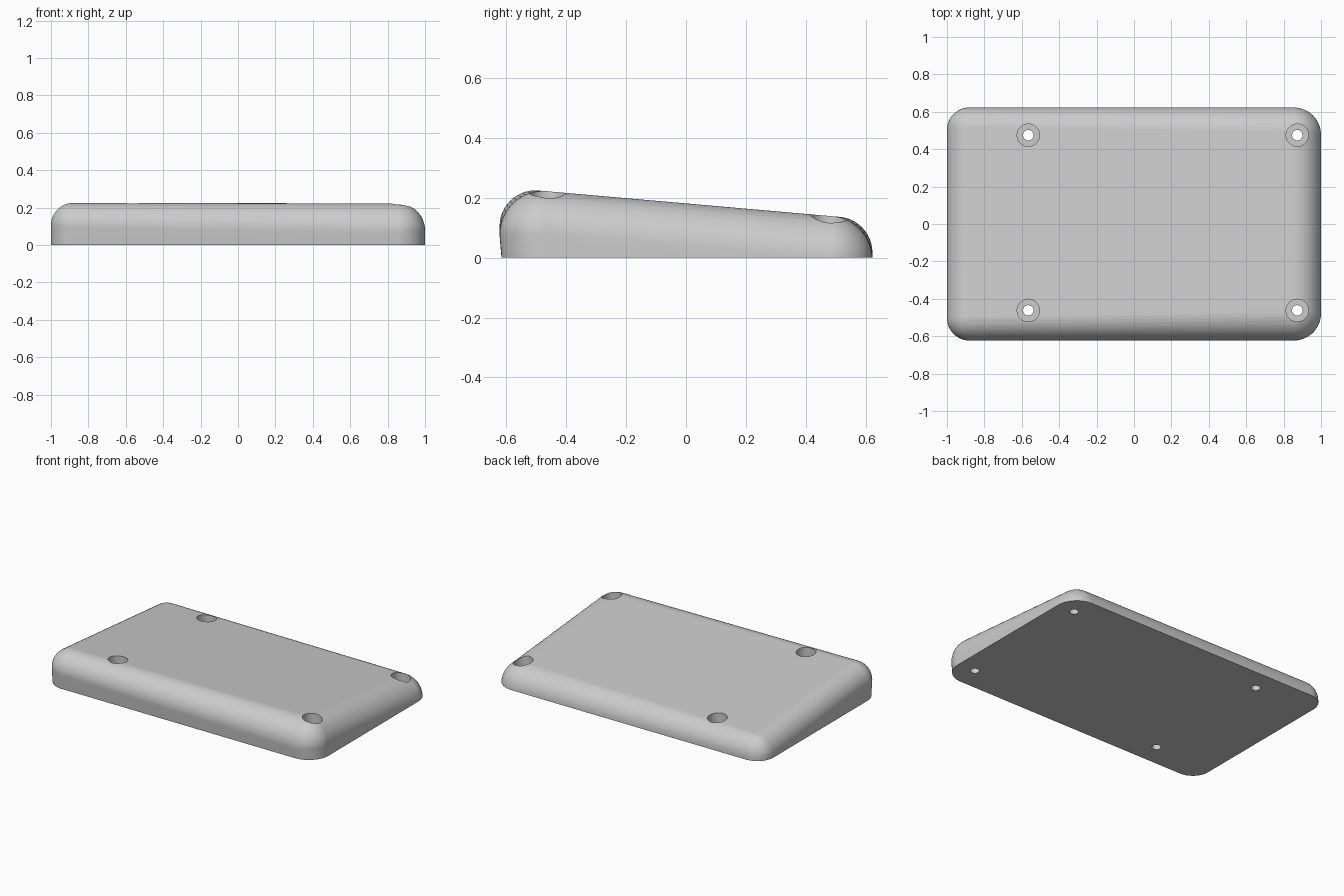
import bpy, bmesh, math
from mathutils import Matrix, Vector

if "Cube" in bpy.data.objects:
    bpy.data.objects.remove(bpy.data.objects["Cube"], do_unlink=True)

grey = bpy.data.materials.new("light_grey")
grey.use_nodes = True
colour = (0.6, 0.6, 0.6, 1)
grey.diffuse_color = colour
grey.node_tree.nodes["Principled BSDF"].inputs["Base Color"].default_value = colour

TILT = math.radians(5)
TOP_OFFSET = 0.1807          # distance of the sloping top from the origin
HALF_X, HALF_Y = 1.0, 0.623
DROP = 0.4                   # how far the walls run below the base cut


def make_object(name, bm):
    mesh = bpy.data.meshes.new(name)
    bm.to_mesh(mesh)
    bm.free()
    mesh.materials.append(grey)
    obj = bpy.data.objects.new(name, mesh)
    bpy.context.collection.objects.link(obj)
    return obj


def ball(bm, centre, radius):
    bmesh.ops.create_uvsphere(bm, u_segments=48, v_segments=24, radius=radius,
                              matrix=Matrix.Translation(centre))


# Wedge body: hull around corner balls, trimmed flat at the base
bm = bmesh.new()
for side, radius in ((-1, 0.12), (1, 0.145)):
    for end in (-1, 1):
        x, y = side * (HALF_X - radius), end * (HALF_Y - radius)
        z = (TOP_OFFSET - radius - y * math.sin(TILT)) / math.cos(TILT)
        ball(bm, (x, y, z), radius)
        # the front wall leans inward toward the base
        lean = DROP * math.tan(TILT) if end < 0 else 0
        ball(bm, (x, y + lean, z - DROP), radius)
points = [v.co.copy() for v in bm.verts]
bm.free()

bm = bmesh.new()
for p in points:
    bm.verts.new(p)
hull = bmesh.ops.convex_hull(bm, input=bm.verts)
bmesh.ops.delete(bm, geom=list({v for v in bm.verts if not v.link_faces}), context='VERTS')
cut = bmesh.ops.bisect_plane(bm, geom=bm.verts[:] + bm.edges[:] + bm.faces[:],
                             plane_co=Vector(), plane_no=Vector((0, 0, 1)), clear_inner=True)
bmesh.ops.contextual_create(bm, geom=[e for e in cut["geom_cut"] if isinstance(e, bmesh.types.BMEdge)])
bmesh.ops.dissolve_limit(bm, angle_limit=math.radians(1), verts=bm.verts, edges=bm.edges)
bmesh.ops.recalc_face_normals(bm, faces=bm.faces)
body = make_object("wedge_body", bm)


# Screw holes: a wide counterbore above a narrow through hole
def drill(name, radius, bottom):
    bm = bmesh.new()
    for x in (-0.565, 0.873):
        for y in (-0.462, 0.475):
            bmesh.ops.create_cone(bm, cap_ends=True, segments=40, radius1=radius, radius2=radius,
                                  depth=1, matrix=Matrix.Translation((x, y, bottom + 0.5)))
    cutter = make_object(name, bm)
    cutter.hide_render = True
    mod = body.modifiers.new(name, 'BOOLEAN')
    mod.operation, mod.solver, mod.object = 'DIFFERENCE', 'EXACT', cutter
    return cutter


bpy.context.view_layer.objects.active = body
for cutter in (drill("counterbore_cutter", 0.06, 0.05), drill("through_hole_cutter", 0.028, -0.5)):
    bpy.ops.object.modifier_apply(modifier=cutter.name)
    bpy.data.objects.remove(cutter, do_unlink=True)

# Smooth rounded edges with crisp rims
bpy.ops.object.select_all(action='DESELECT')
body.select_set(True)
bpy.ops.object.shade_smooth_by_angle(angle=math.radians(30))
weighted = body.modifiers.new("even_shading", 'WEIGHTED_NORMAL')
weighted.keep_sharp = True
